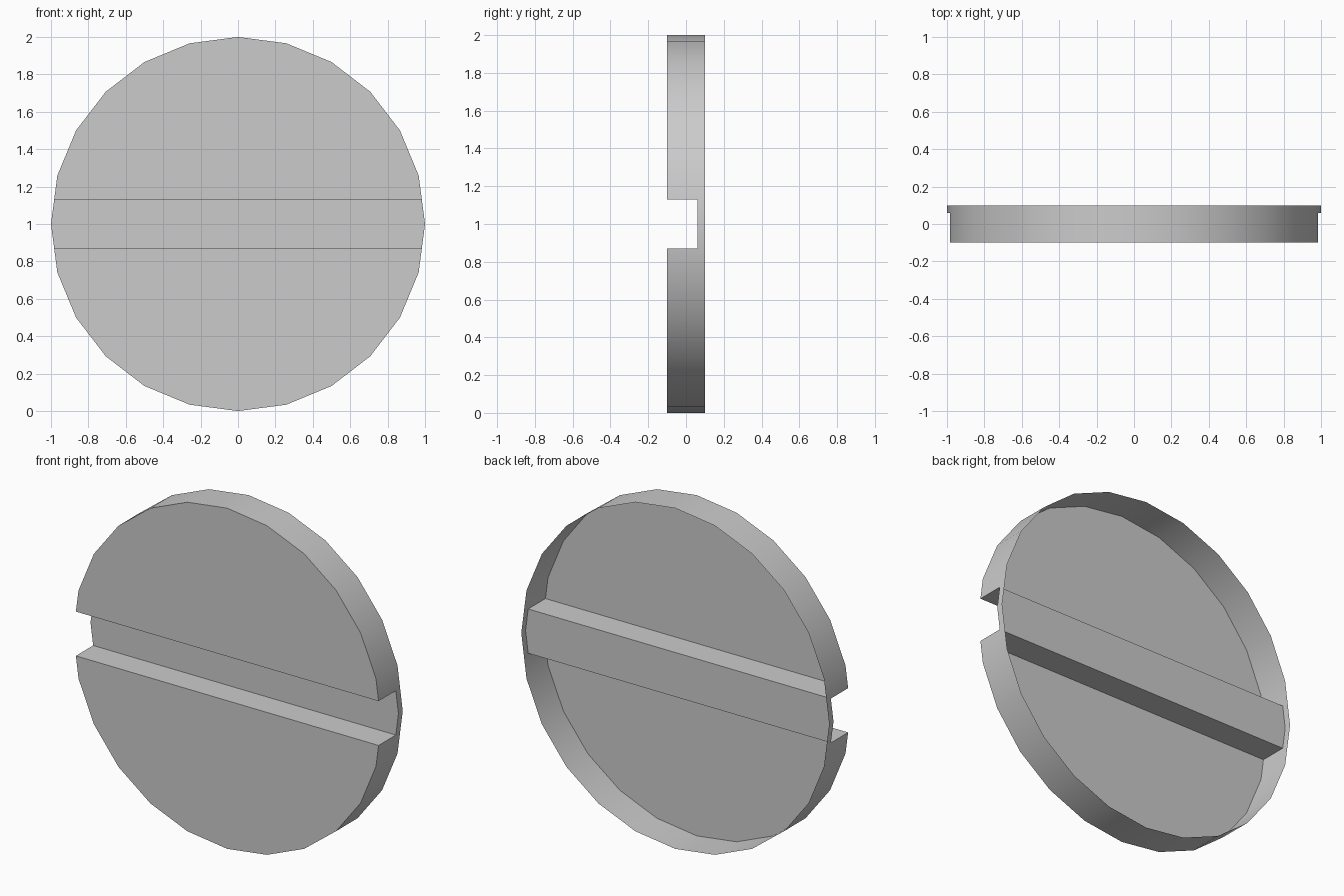
import bpy, bmesh, math

if "Cube" in bpy.data.objects:
    bpy.data.objects.remove(bpy.data.objects["Cube"])

SIDES = 24
FRONT, FLOOR, BACK = -0.10, 0.06, 0.10   # depths along y
HALF = 0.13                              # half height of the slot
EPS = 1e-5

# Outline: regular polygon plus the four points where the slot meets the rim
step = 2 * math.pi / SIDES
outline = [(math.cos(i * step), math.sin(i * step)) for i in range(SIDES)]
t = HALF / math.sin(step)
slot_x = 1 + t * (math.cos(step) - 1)
outline += [(sx * slot_x, sz * HALF) for sx in (-1, 1) for sz in (-1, 1)]
outline.sort(key=lambda p: math.atan2(p[1], p[0]))

bm = bmesh.new()


def face(points, smooth=False):
    f = bm.faces.new([bm.verts.new((x, y, z + 1)) for x, y, z in points])
    f.smooth = smooth


def on_slot_edge(p):
    return abs(abs(p[1]) - HALF) < EPS


# Front face halves and slot floor
face([(x, FRONT, z) for x, z in outline if z > HALF - EPS])
face([(x, FRONT, z) for x, z in outline if z < -HALF + EPS])
face([(x, FLOOR, z) for x, z in outline if abs(z) < HALF + EPS])

# Slot walls
for z in (-HALF, HALF):
    face([(-slot_x, FRONT, z), (slot_x, FRONT, z),
          (slot_x, FLOOR, z), (-slot_x, FLOOR, z)])

# Rim, notched at the slot and open at the back
for a, b in zip(outline, outline[1:] + outline[:1]):
    in_slot = abs(a[1] + b[1]) / 2 < HALF
    y0 = FLOOR if in_slot else FRONT
    pts = [(a[0], y0, a[1]), (b[0], y0, b[1])]
    if not in_slot and on_slot_edge(b):
        pts.append((b[0], FLOOR, b[1]))
    pts += [(b[0], BACK, b[1]), (a[0], BACK, a[1])]
    if not in_slot and on_slot_edge(a):
        pts.append((a[0], FLOOR, a[1]))
    face(pts, True)

# Weld the parts and face the shell outward
bmesh.ops.remove_doubles(bm, verts=bm.verts[:], dist=EPS)
bmesh.ops.recalc_face_normals(bm, faces=bm.faces[:])
bm.faces.ensure_lookup_table()
bm.normal_update()
if bm.faces[0].normal.y > 0:
    bmesh.ops.reverse_faces(bm, faces=bm.faces[:])
for e in bm.edges:
    e.smooth = len(e.link_faces) == 2 and e.calc_face_angle(0) < math.radians(30)

mesh = bpy.data.meshes.new("slotted_screw_head")
bm.to_mesh(mesh)
bm.free()
bpy.context.collection.objects.link(bpy.data.objects.new("slotted_screw_head", mesh))
